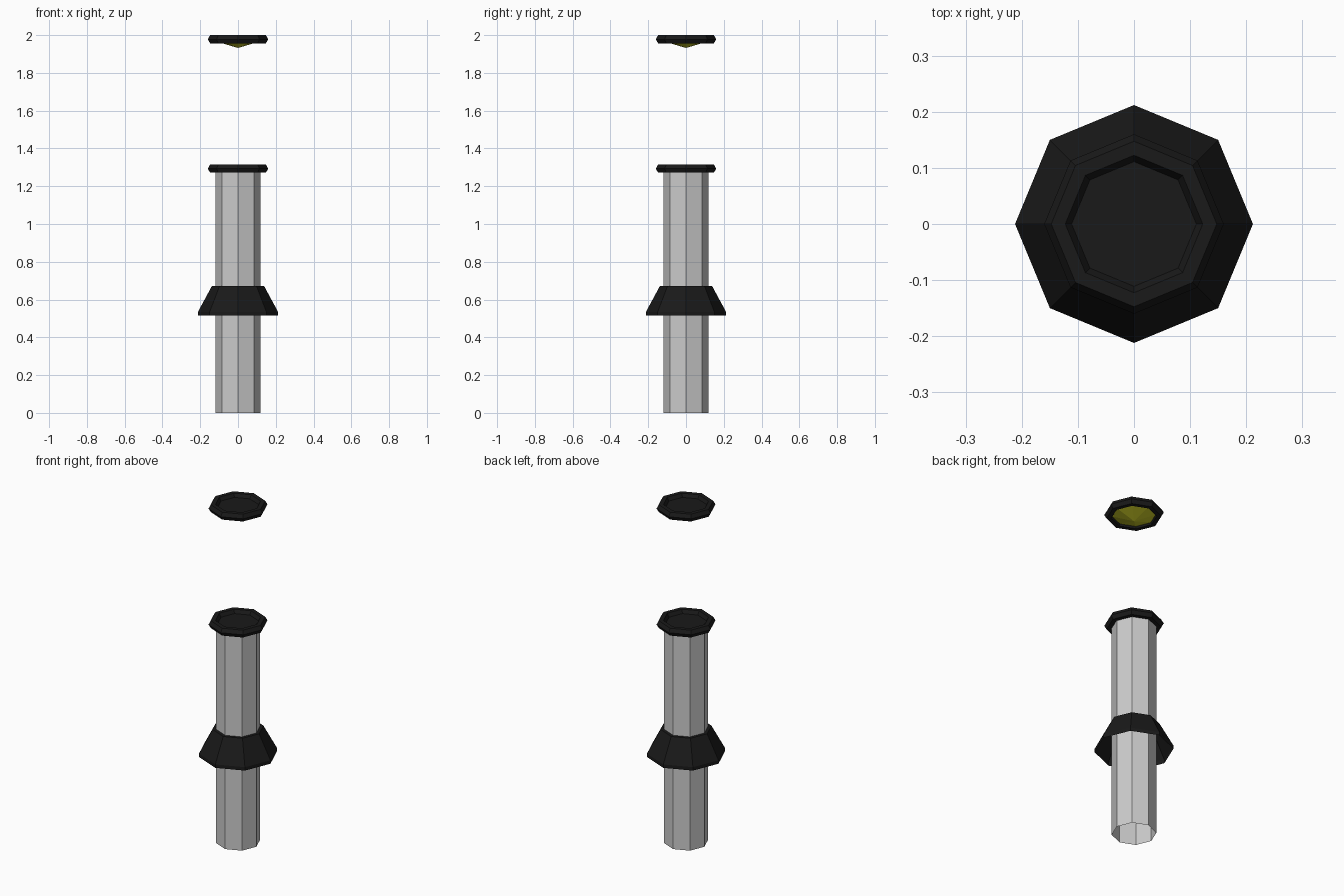
import bpy, bmesh
from math import cos, sin, tau

if "Cube" in bpy.data.objects:
    bpy.data.objects.remove(bpy.data.objects["Cube"])

SIDES = 8


def material(name, rgb):
    m = bpy.data.materials.new(name)
    m.diffuse_color = (*rgb, 1)
    m.use_nodes = True
    m.node_tree.nodes["Principled BSDF"].inputs["Base Color"].default_value = m.diffuse_color
    return m


black = material("black_paint", (0.01, 0.01, 0.01))
yellow = material("yellow_lamp", (0.6, 0.6, 0.02))


def lathe(name, profile, mat=None, closed=False):
    """Spin (radius, z) points into an octagonal flat-shaded surface."""
    bm = bmesh.new()
    rings = []
    for r, z in profile:
        if r == 0:
            rings.append([bm.verts.new((0, 0, z))] * SIDES)
        else:
            rings.append([bm.verts.new((r * cos(tau * i / SIDES), r * sin(tau * i / SIDES), z))
                          for i in range(SIDES)])
    pairs = list(zip(rings, rings[1:]))
    if closed:
        pairs.append((rings[-1], rings[0]))
    for a, b in pairs:
        for i in range(SIDES):
            j = (i + 1) % SIDES
            bm.faces.new(list(dict.fromkeys((a[i], a[j], b[j], b[i]))))
    mesh = bpy.data.meshes.new(name)
    bm.to_mesh(mesh)
    bm.free()
    obj = bpy.data.objects.new(name, mesh)
    bpy.context.collection.objects.link(obj)
    if mat:
        mesh.materials.append(mat)
    return obj


def rim(name, z):
    """Hexagonal-section ring."""
    section = [(0.135 + 0.025 * cos(tau * k / 6), z + 0.025 * sin(tau * k / 6)) for k in range(6)]
    return lathe(name, section, black, closed=True)


# Hollow post, open at the bottom
lathe("post", [(0.12, 0), (0.12, 1.293)])

# Flared collar, open underneath
lathe("collar", [(0.212, 0.515), (0.212, 0.535), (0.138, 0.672), (0.12, 0.672)], black)

# Dark cap on the post
rim("post_rim", 1.293)
lathe("post_cap", [(0.12, 1.294), (0, 1.294)], black)

# Floating top disc with a lamp cone beneath
rim("top_rim", 1.978)
lathe("top_disc", [(0.115, 1.98), (0, 1.98)], black)
lathe("lamp_cone", [(0, 1.932), (0.118, 1.967)], yellow)
